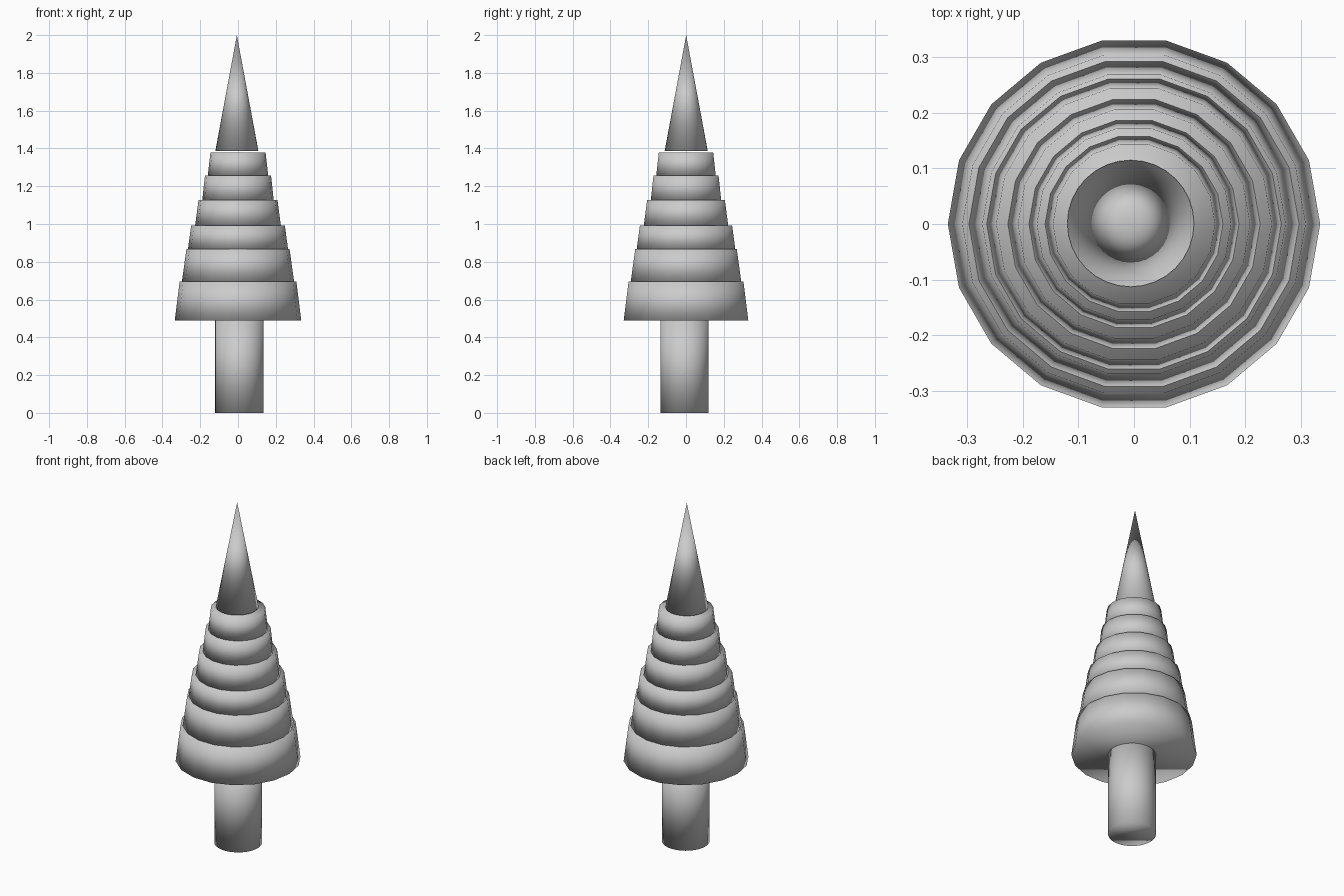
import bpy, bmesh
from math import cos, sin, tau

if "Cube" in bpy.data.objects:
    bpy.data.objects.remove(bpy.data.objects["Cube"])


def frustum(name, sides, r0, r1, z0, z1, cx=0.0, cy=0.0):
    """Closed, smooth-shaded frustum; r1 = 0 gives a pointed cone."""
    bm = bmesh.new()

    def ring(r, z):
        return [bm.verts.new((cx + r * cos(tau * i / sides),
                              cy + r * sin(tau * i / sides), z))
                for i in range(sides)]

    low = ring(r0, z0)
    bm.faces.new(low[::-1])
    if r1 > 0:
        high = ring(r1, z1)
        bm.faces.new(high)
        for i in range(sides):
            j = (i + 1) % sides
            bm.faces.new((low[i], low[j], high[j], high[i]))
    else:
        tip = bm.verts.new((cx, cy, z1))
        for i in range(sides):
            bm.faces.new((low[i], low[(i + 1) % sides], tip))
    for f in bm.faces:
        f.smooth = True
    mesh = bpy.data.meshes.new(name)
    bm.to_mesh(mesh)
    bm.free()
    obj = bpy.data.objects.new(name, mesh)
    bpy.context.collection.objects.link(obj)
    return obj


# Trunk, slightly off centre
frustum("trunk", 32, 0.128, 0.128, 0.0, 0.488, 0.007, -0.008)

# Stacked foliage tiers: bottom radius, top radius, bottom z, top z
tiers = [
    (0.335, 0.309, 0.488, 0.695),
    (0.297, 0.273, 0.695, 0.867),
    (0.265, 0.248, 0.867, 0.992),
    (0.227, 0.209, 0.992, 1.127),
    (0.189, 0.175, 1.127, 1.257),
    (0.160, 0.146, 1.257, 1.379),
]
for n, (r0, r1, z0, z1) in enumerate(tiers, 1):
    frustum(f"foliage_tier_{n}", 18, r0, r1, z0, z1)

# Pointed top, just clear of the upper tier
frustum("tree_tip", 32, 0.114, 0.0, 1.386, 2.0, -0.006, 0.001)
